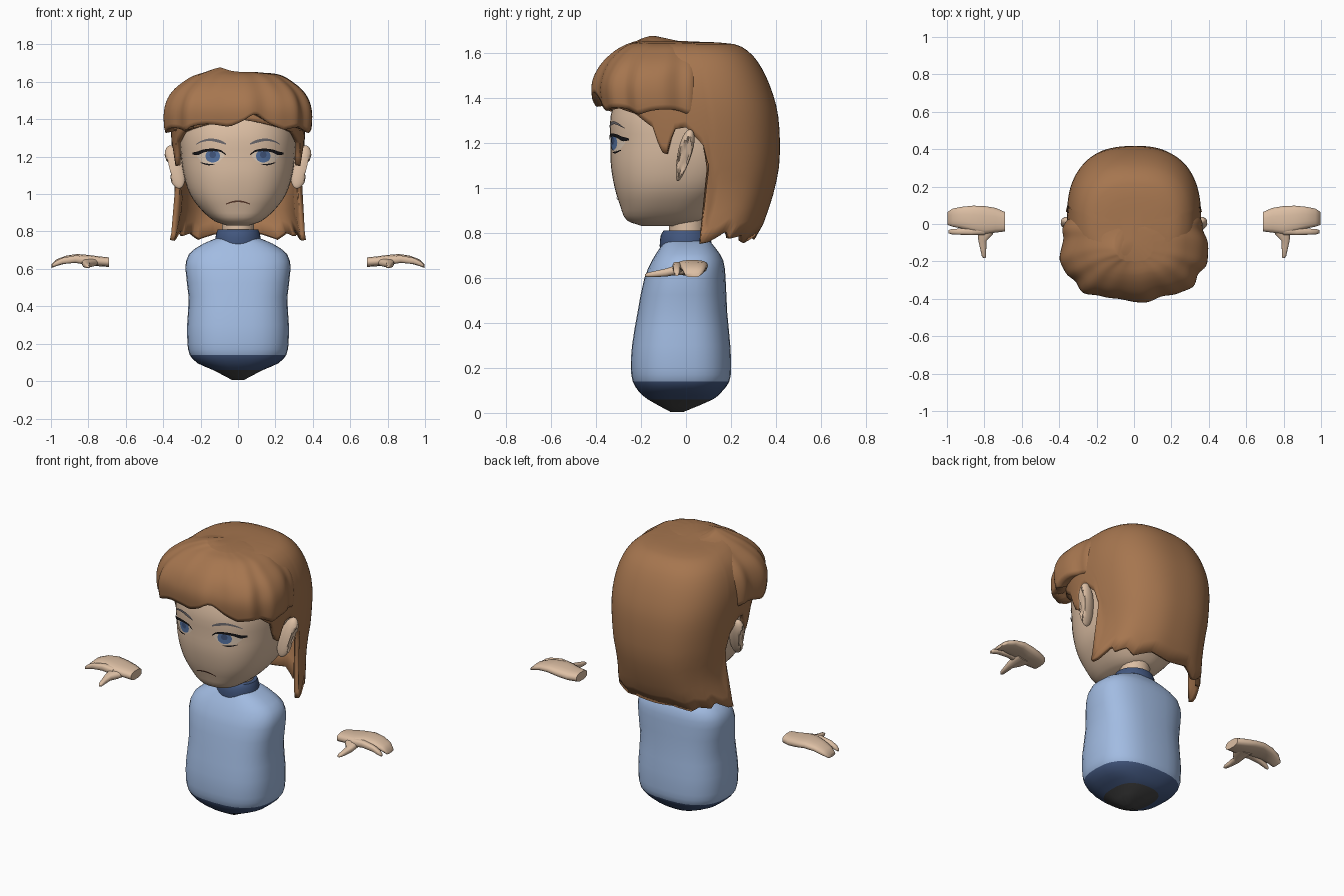
import bpy, bmesh, math
from math import sin, cos, pi, radians, degrees, exp
from mathutils import Vector, Matrix

if "Cube" in bpy.data.objects:
    bpy.data.objects.remove(bpy.data.objects["Cube"])


def material(name, rgb):
    m = bpy.data.materials.new(name)
    m.use_nodes = True
    m.diffuse_color = (*rgb, 1)
    m.node_tree.nodes["Principled BSDF"].inputs["Base Color"].default_value = (*rgb, 1)
    return m


SKIN = material("skin", (.72, .52, .37))
HAIR = material("brown hair", (.38, .18, .078))
KNIT = material("light blue knit", (.36, .50, .76))
TRIM = material("dark blue trim", (.055, .095, .21))
GREY = material("dark grey cloth", (.06, .06, .06))
IRIS = material("iris blue", (.09, .17, .36))
BLACK = material("lash black", (.008, .008, .01))
BROW = material("brow grey", (.15, .14, .15))
MOUTH = material("mouth brown", (.12, .05, .03))
WHITE = material("eye white", (.74, .60, .47))


def finish(name, bm, mats, rule=None, mirror=False, angle=60, closed=True):
    """Turn a bmesh into a shaded object, optionally mirrored across x."""
    if closed:
        bmesh.ops.recalc_face_normals(bm, faces=bm.faces)
    bm.normal_update()
    for f in bm.faces:
        f.material_index = rule(f) if rule else 0
    mesh = bpy.data.meshes.new(name)
    bm.to_mesh(mesh)
    bm.free()
    ob = bpy.data.objects.new(name, mesh)
    bpy.context.collection.objects.link(ob)
    for m in mats:
        mesh.materials.append(m)
    bpy.ops.object.select_all(action='DESELECT')
    ob.select_set(True)
    bpy.context.view_layer.objects.active = ob
    bpy.ops.object.shade_smooth_by_angle(angle=radians(angle))
    if mirror:
        mod = ob.modifiers.new("mirror", 'MIRROR')
        mod.use_mirror_merge = False
    return ob


def skin_rows(rows, wrap=True, caps=True):
    """Bridge rows of points with quads."""
    bm = bmesh.new()
    vs = [[bm.verts.new(p) for p in row] for row in rows]
    n = len(vs[0])
    for a, b in zip(vs, vs[1:]):
        for i in range(n if wrap else n - 1):
            j = (i + 1) % n
            bm.faces.new((a[i], a[j], b[j], b[i]))
    if caps:
        bm.faces.new(vs[0])
        bm.faces.new(vs[-1])
    return bm


def lookup(table, z):
    """Smooth interpolation of table rows (key, values...)."""
    z = min(max(z, table[0][0]), table[-1][0])
    k = next(i for i in range(len(table) - 1) if z <= table[i + 1][0])
    a, b = table[k], table[k + 1]
    p, q = table[max(k - 1, 0)], table[min(k + 2, len(table) - 1)]
    h = b[0] - a[0]
    t = (z - a[0]) / h
    out = []
    for c in range(1, len(a)):
        ma = (b[c] - p[c]) / (b[0] - p[0]) * h
        mb = (q[c] - a[c]) / (q[0] - a[0]) * h
        out.append(a[c] * (1 + 2 * t) * (1 - t) ** 2 + b[c] * t * t * (3 - 2 * t)
                   + ma * t * (1 - t) ** 2 - mb * t * t * (1 - t))
    return out


def spow(v, p):
    return math.copysign(abs(v) ** (2 / p), v)


def ring_point(table, th, z, p):
    w, front, back = lookup(table, z)
    return Vector((w * spow(sin(th), p),
                   (front + back) / 2 - (back - front) / 2 * spow(cos(th), p), z))


def loft(name, table, mats, p=2.4, n=32, sub=2, rule=None, angle=60):
    zs = [a[0] + (b[0] - a[0]) * s / sub for a, b in zip(table, table[1:]) for s in range(sub)]
    zs.append(table[-1][0])
    rows = [[ring_point(table, 2 * pi * i / n, z, p) for i in range(n)] for z in zs]
    return finish(name, skin_rows(rows), mats, rule, angle=angle)


# Torso: height, half width, front y, back y
torso = [(.005, .03, -.07, -.01), (.06, .135, -.17, .12), (.095, .215, -.21, .16),
         (.14, .258, -.237, .193), (.2, .27, -.245, .2), (.3, .272, -.24, .197),
         (.45, .264, -.215, .183), (.6, .281, -.185, .176), (.68, .262, -.15, .165),
         (.735, .185, -.115, .13), (.77, .1, -.09, .1)]
loft("torso", torso, [KNIT, TRIM, GREY], 2.6, rule=lambda f: (
    2 if f.calc_center_median().z < .06 else 1 if f.calc_center_median().z < .14 else 0))
loft("collar", [(.725, .125, -.115, .112), (.745, .124, -.117, .114),
                (.79, .116, -.112, .108), (.81, .108, -.1, .1)], [TRIM], 2)
loft("neck", [(.77, .085, -.075, .085), (1.0, .085, -.075, .09)], [SKIN], 2, n=16)

# Head
head = [(.832, .06, -.2, -.02), (.855, .125, -.262, .07), (.92, .2, -.292, .13),
        (1.0, .257, -.317, .21), (1.1, .29, -.334, .28), (1.2, .305, -.336, .32),
        (1.32, .31, -.335, .33), (1.45, .28, -.29, .3), (1.56, .18, -.2, .2)]
loft("head", head, [SKIN], 2.5, n=48, sub=3)

# Ears: flattened spheres with a scooped outer side
bm = bmesh.new()
bmesh.ops.create_uvsphere(bm, u_segments=20, v_segments=14, radius=1)
for v in bm.verts:
    if v.co.x > 0 and v.co.y ** 2 + v.co.z ** 2 < .4:
        v.co.x *= .55
    v.co.y *= .8 + .25 * v.co.z
bm.transform(Matrix.Translation((.338, -.008, 1.145)) @ Matrix.Rotation(radians(14), 4, 'Y')
             @ Matrix.Rotation(radians(-14), 4, 'X') @ Matrix.Diagonal((.05, .038, .122, 1)))
finish("ears", bm, [SKIN], mirror=True)


# Hair shells: rows run from a shaped lower edge up to the crown
def hair_shell(name, table, edge, wave, p, thickness, rows=22, cols=120):
    top = table[-1][0]
    grid = []
    for r in range(rows):
        row = []
        for i in range(cols):
            th = 2 * pi * i / cols - pi
            low = edge(degrees(th))
            z = low + (top - low) * sin(r / (rows - 1) * pi / 2)
            v = ring_point(table, th, z, p)
            s = 1 + wave(th, z)
            row.append(Vector((v.x * s, v.y * s, z + bump(v))))
        grid.append(row)
    bm = skin_rows(grid, caps=False)
    bm.verts.ensure_lookup_table()
    bm.faces.new(bm.verts[-cols:])
    ob = finish(name, bm, [HAIR], angle=75)
    mod = ob.modifiers.new("thickness", 'SOLIDIFY')
    mod.thickness = thickness
    mod.offset = -1


def bump(v):
    d = ((v.x + .1) / .07) ** 2 + ((v.y + .15) / .07) ** 2
    return .025 * exp(-d) if v.z > 1.5 else 0


def back_edge(deg):
    steps = [(0, 1.4), (52, 1.33), (66, 1.27), (71, 1.16), (75, 1.15), (80, 1.26),
             (87, 1.27), (93, 1.19), (96, 1.08), (99, .79), (102, .755), (108, .76),
             (118, .81), (126, .775), (138, .79), (150, .755), (165, .785), (180, .77)]
    d = min(abs(deg), 179.9)
    a, b = next((a, b) for a, b in zip(steps, steps[1:]) if a[0] <= d <= b[0])
    return a[1] + (b[1] - a[1]) * (d - a[0]) / (b[0] - a[0])


def bangs_edge(deg):
    return (1.36 - .035 * min(abs(deg) / 70, 1) + .05 * exp(-((deg - 10) / 8) ** 2)
            + .025 * abs(sin(radians(deg * 4.5 + 20))))


back_hair = [(.75, .372, -.34, .285), (.8, .358, -.33, .325), (.9, .332, -.31, .365),
             (1.0, .325, -.31, .395), (1.12, .34, -.33, .416), (1.32, .358, -.345, .41),
             (1.45, .352, -.345, .375), (1.56, .315, -.3, .32), (1.62, .26, -.25, .26),
             (1.645, .19, -.2, .19), (1.65, .08, -.1, .08)]
hair_shell("back_hair", back_hair, back_edge,
           lambda th, z: .008 * sin(9 * th) * max(0, 1.4 - z), 2.5, .025)
bangs = [(1.3, .375, -.385, .15), (1.36, .39, -.4, .15), (1.46, .388, -.408, .15),
         (1.54, .355, -.378, .14), (1.6, .29, -.325, .11), (1.64, .21, -.26, .06),
         (1.652, .1, -.2, -.02)]
hair_shell("bangs", bangs, bangs_edge,
           lambda th, z: .022 * sin(9 * th + 1) * min(1, max(0, (1.66 - z) * 6))
           + .01 * sin(16 * th), 2.4, .06)


# Face plates: thin strips laid on the head surface
def face_point(x, z, lift):
    w, front, back = lookup(head, z)
    y = (front + back) / 2 - (back - front) / 2 * (1 - abs(x / w) ** 2.5) ** .4
    return Vector((x, y - lift, z))


def plate(name, outline, mat, lift, mirror=True, steps=14):
    """outline: (x, lower z, upper z) along x."""
    lo, hi = outline[0][0], outline[-1][0]
    rows = []
    for s in range(steps + 1):
        x = lo + (hi - lo) * s / steps
        a, b = lookup(outline, x)
        rows.append([face_point(x, a + (b - a) * k / 3, lift) for k in range(4)])
    bm = skin_rows(rows, wrap=False, caps=False)
    bm.normal_update()
    if sum(f.normal.y for f in bm.faces) > 0:
        bmesh.ops.reverse_faces(bm, faces=bm.faces)
    finish(name, bm, [mat], mirror=mirror, closed=False)


def disc(name, x, z, rx, rz, mat, lift):
    pts = [(x - rx * cos(pi * k / 8), z - rz * sin(pi * k / 8), z + rz * sin(pi * k / 8))
           for k in range(9)]
    plate(name, pts, mat, lift)


plate("eye_whites", [(.075, 1.2, 1.212), (.1, 1.175, 1.232), (.145, 1.163, 1.238),
                     (.19, 1.172, 1.228), (.22, 1.2, 1.212)], WHITE, .003)
disc("irises", .135, 1.203, .04, .034, IRIS, .005)
disc("pupils", .135, 1.21, .018, .017, TRIM, .007)
plate("upper_lashes", [(.065, 1.208, 1.213), (.09, 1.224, 1.234), (.135, 1.229, 1.243),
                       (.185, 1.222, 1.238), (.215, 1.208, 1.228), (.242, 1.212, 1.222)],
      BLACK, .009)
plate("lower_lashes", [(.125, 1.158, 1.161), (.16, 1.154, 1.162), (.2, 1.166, 1.17)], BLACK, .006)
plate("eyebrows", [(.065, 1.264, 1.272), (.1, 1.274, 1.29), (.15, 1.284, 1.297),
                   (.195, 1.277, 1.286), (.225, 1.264, 1.267)], BROW, .005)
plate("mouth", [(-.065, .944, .949), (-.035, .953, .961), (0, .957, .966),
                (.035, .953, .961), (.065, .944, .949)], MOUTH, .005, mirror=False)


# Hands: lofted palm, index finger and thumb
def limb(name, sections, along, n=14):
    rows = []
    for x, y, z, wide, thick in sections:
        u = Vector((0, wide, 0)) if along == 'X' else Vector((wide, 0, 0))
        rows.append([Vector((x, y, z)) + u * spow(cos(2 * pi * i / n), 2.6)
                     + Vector((0, 0, thick * spow(sin(2 * pi * i / n), 2.6))) for i in range(n)])
    finish(name, skin_rows(rows), [SKIN], mirror=True)


limb("palms_and_fingers", [(.69, .012, .636, .052, .026), (.74, .02, .64, .066, .027),
                           (.8, .02, .648, .076, .027), (.86, .028, .656, .07, .024),
                           (.92, .034, .65, .058, .021), (.97, .034, .633, .048, .018),
                           (.998, .03, .614, .034, .01)], 'X')
limb("index_fingers", [(.8, -.03, .643, .03, .024), (.87, -.04, .652, .02, .02),
                       (.94, -.041, .642, .016, .017), (.975, -.041, .628, .014, .014),
                       (.993, -.041, .617, .008, .008)], 'X')
limb("thumbs", [(.785, .01, .638, .055, .022), (.795, -.055, .632, .04, .021),
                (.81, -.09, .624, .022, .018), (.806, -.135, .618, .016, .014),
                (.802, -.17, .614, .012, .01), (.8, -.182, .612, .006, .005)], 'Y')
